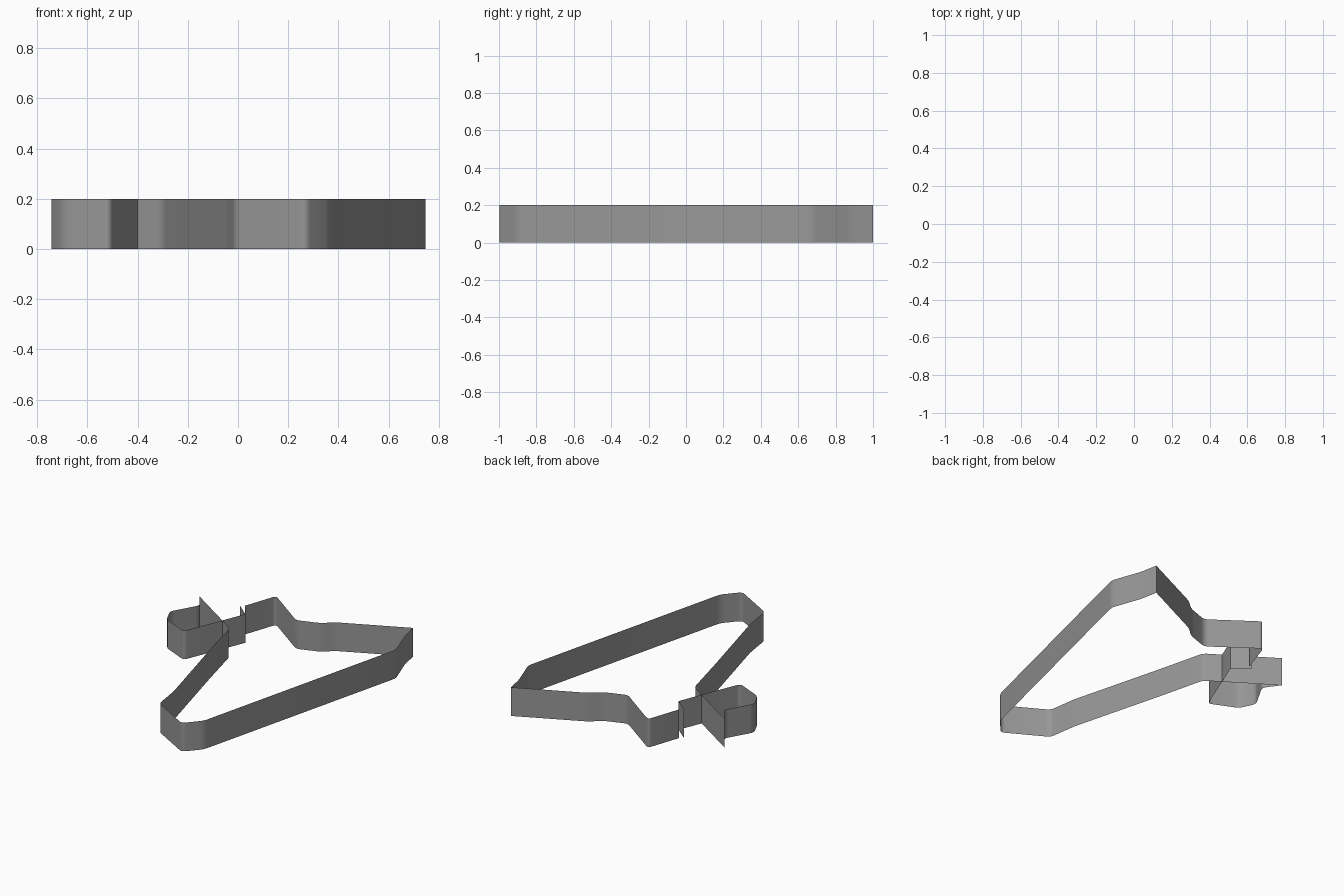
import bpy, bmesh
from mathutils import Vector

if "Cube" in bpy.data.objects:
    bpy.data.objects.remove(bpy.data.objects["Cube"])

HEIGHT = 0.2

grey = bpy.data.materials.new("dark_grey")
grey.diffuse_color = (0.31, 0.31, 0.31, 1)
grey.use_nodes = True
grey.node_tree.nodes["Principled BSDF"].inputs["Base Color"].default_value = grey.diffuse_color


def rounded(pts, sharp, cut=0.03, steps=5):
    """Round the corners of a plan path, keeping ends and listed corners sharp."""
    p = [Vector(q) for q in pts]
    out = [p[0]]
    for i in range(1, len(p) - 1):
        if i in sharp:
            out.append(p[i])
            continue
        a, b = p[i - 1] - p[i], p[i + 1] - p[i]
        s = p[i] + a.normalized() * min(cut, a.length * 0.4)
        e = p[i] + b.normalized() * min(cut, b.length * 0.4)
        for k in range(steps + 1):
            t = k / steps
            out.append(s * (1 - t) ** 2 + p[i] * 2 * t * (1 - t) + e * t * t)
    return out + [p[-1]]


def ribbon(name, pts, sharp=()):
    """Thin upright wall following a plan path."""
    path = rounded(pts, sharp)
    bm = bmesh.new()
    low = [bm.verts.new((q.x, q.y, 0)) for q in path]
    high = [bm.verts.new((q.x, q.y, HEIGHT)) for q in path]
    for i in range(len(path) - 1):
        bm.faces.new((low[i], low[i + 1], high[i + 1], high[i]))
    mesh = bpy.data.meshes.new(name)
    bm.to_mesh(mesh)
    bm.free()
    mesh.materials.append(grey)
    ob = bpy.data.objects.new(name, mesh)
    bpy.context.collection.objects.link(ob)
    bpy.context.view_layer.objects.active = ob
    ob.select_set(True)
    bpy.ops.object.shade_smooth_by_angle(angle=0.8)
    ob.select_set(False)
    return ob


# Hanger outline: left arm from the hook tip, long bar, right arm, shoulder
ribbon("hanger_outline", [
    (-0.723, 0.61), (-0.297, 0.331), (-0.211, -0.014), (-0.043, -0.65),
    (-0.015, -0.845), (0.268, -1.007), (0.365, -0.897),
    (0.75, 0.67), (0.675, 0.88), (0.653, 1.0),
    (0.203, 0.787), (0.131, 0.723), (-0.021, 0.67),
    (-0.33, 0.893), (-0.409, 0.662),
], sharp=(9,))

# Hook loop: from the tip, around the bend, across the arm to the neck
ribbon("hook_loop", [
    (-0.723, 0.61), (-0.645, 0.503), (-0.75, 0.32), (-0.70, 0.212),
    (-0.51, 0.127), (-0.335, 0.56), (-0.437, 0.645),
], sharp=(5,))
